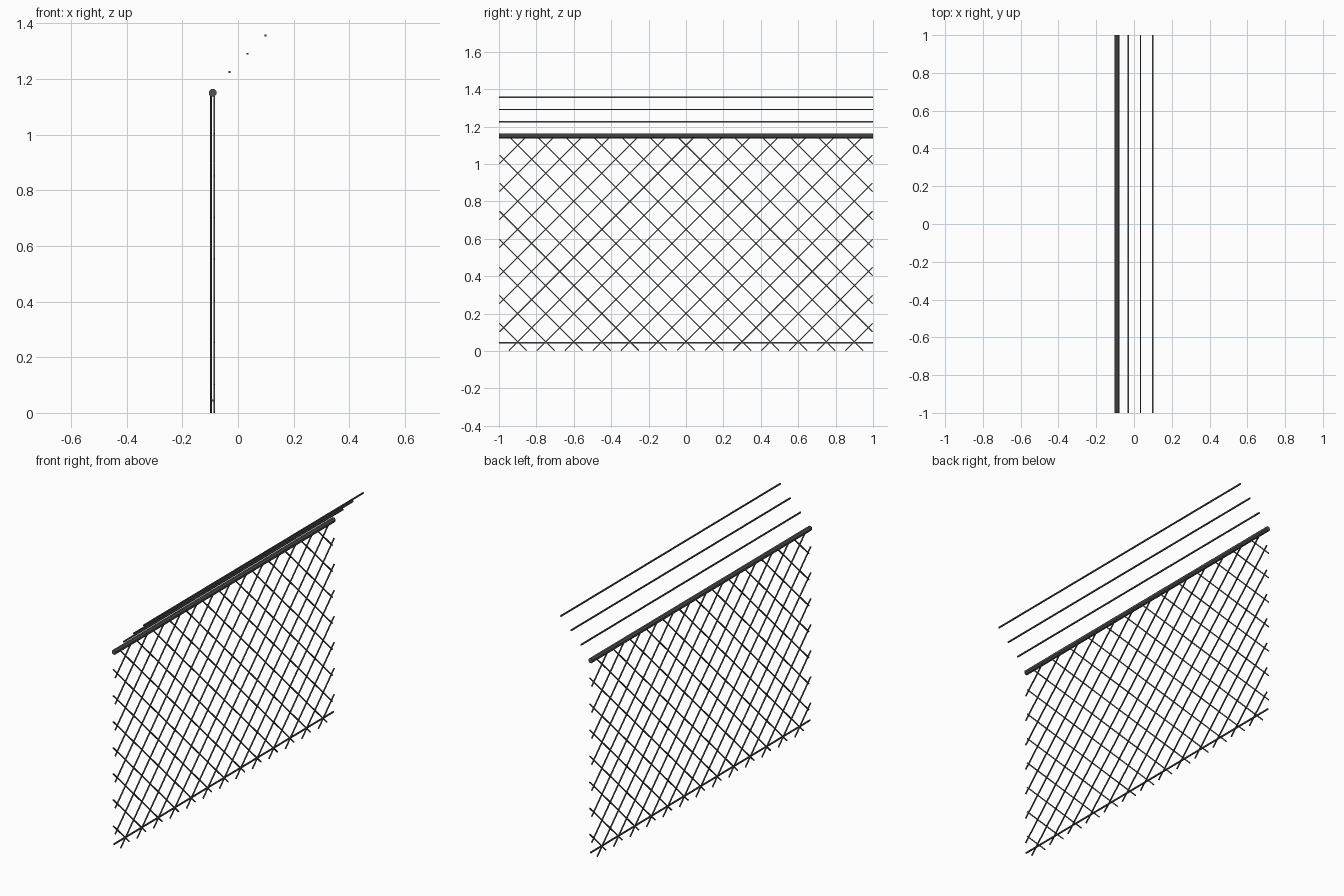
import bpy, bmesh, math
from mathutils import Vector, Matrix

if "Cube" in bpy.data.objects:
    bpy.data.objects.remove(bpy.data.objects["Cube"])


def material(name, col):
    m = bpy.data.materials.new(name)
    m.diffuse_color = (*col, 1.0)
    m.use_nodes = True
    m.node_tree.nodes["Principled BSDF"].inputs["Base Color"].default_value = m.diffuse_color
    return m


steel = material("dark_steel", (0.085, 0.085, 0.085))


def tubes(name, segments, radius, sides):
    """One object of straight capped flat-sided bars; radius is to the flats."""
    bm = bmesh.new()
    r = radius / math.cos(math.pi / sides)
    roll = Matrix.Rotation(math.pi / sides, 4, 'Z')
    for a, b in segments:
        a, b = Vector(a), Vector(b)
        d = b - a
        mat = Matrix.Translation((a + b) / 2) @ d.to_track_quat('Z', 'Y').to_matrix().to_4x4()
        bmesh.ops.create_cone(bm, cap_ends=True, segments=sides, radius1=r,
                              radius2=r, depth=d.length, matrix=mat @ roll)
    me = bpy.data.meshes.new(name)
    bm.to_mesh(me)
    bm.free()
    me.materials.append(steel)
    ob = bpy.data.objects.new(name, me)
    bpy.context.collection.objects.link(ob)
    return ob


FX = -0.091           # plane of the fence
PITCH = 0.15
Y_END, Z_LOW, Z_TOP = 0.9975, 0.0025, 1.148

# Top rail and bottom tension wire
tubes("top_rail", [((FX, -1, 1.15), (FX, 1, 1.15))], 0.0135, 8)
tubes("bottom_tension_wire", [((FX, -1, 0.044), (FX, 1, 0.044))], 0.0035, 4)

# Three wires on the outward slant above the rail
for i in range(3):
    x, z = -0.031 + 0.065 * i, 1.226 + 0.065 * i
    tubes(f"overhang_wire_{i + 1}", [((x, -1, z), (x, 1, z))], 0.0035, 4)

# Chain mesh: two layers of 45 degree wires clipped to the panel
for name, slope, x in (("mesh_rising", 1, FX + 0.006), ("mesh_falling", -1, FX - 0.006)):
    segs = []
    for k in range(-8, 13):
        c = -0.95 + PITCH * k              # y of the wire where z = 0
        z0 = max(Z_LOW, -Y_END - c)
        z1 = min(Z_TOP, Y_END - c)
        if z1 - z0 > 0.01:
            segs.append(((x, slope * (c + z0), z0), (x, slope * (c + z1), z1)))
    tubes(name, segs, 0.003, 4)
